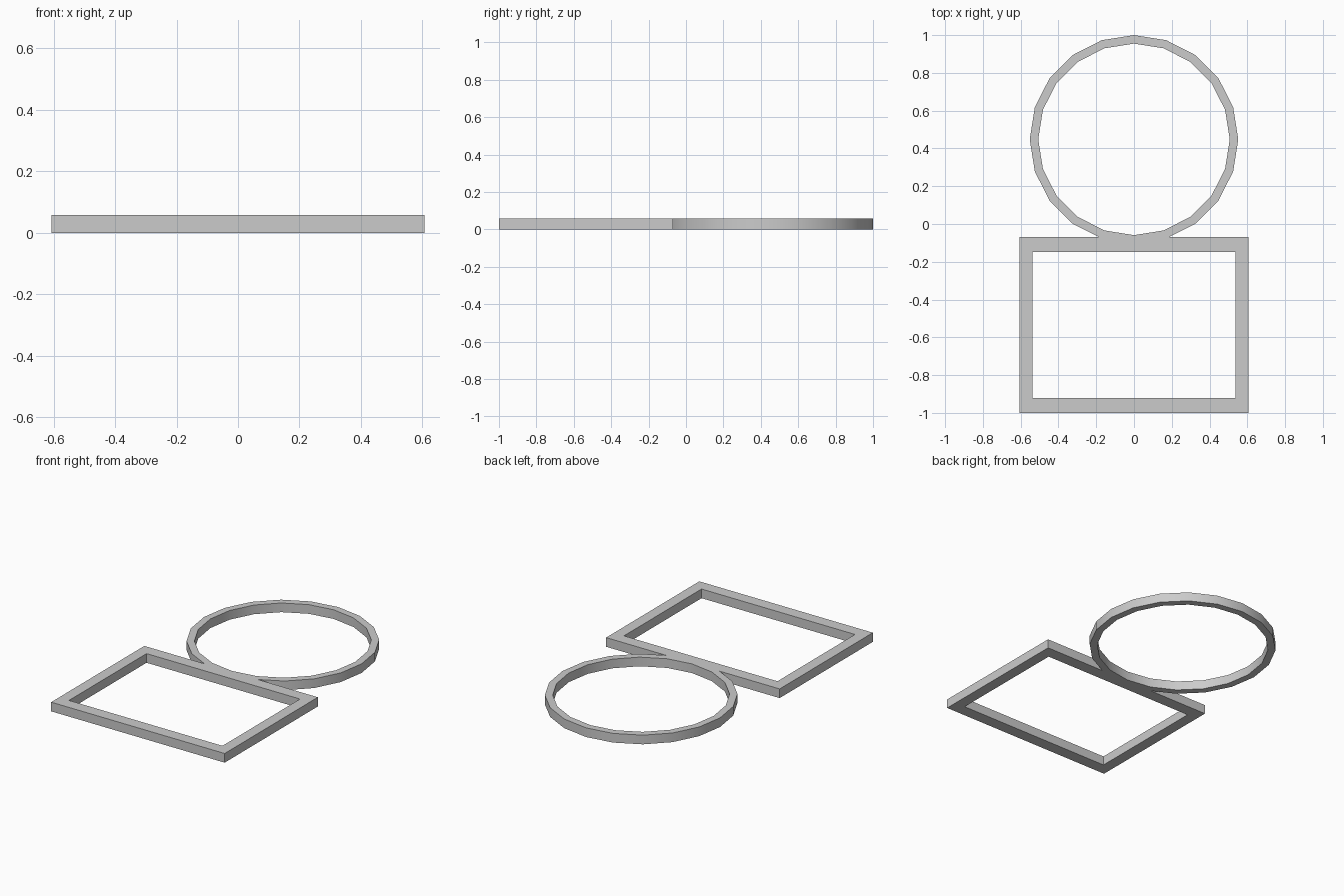
import bpy, bmesh, math

cube = bpy.data.objects.get("Cube")
if cube:
    bpy.data.objects.remove(cube, do_unlink=True)

HEIGHT = 0.058

grey = bpy.data.materials.new("plain grey")
grey.use_nodes = True
colour = (0.6, 0.6, 0.6, 1)
grey.diffuse_color = colour
grey.node_tree.nodes["Principled BSDF"].inputs["Base Color"].default_value = colour


def flat_band(name, outer, inner):
    """Closed band between two matching outlines, raised to HEIGHT."""
    bm = bmesh.new()
    loops = [[bm.verts.new((x, y, z)) for x, y in outline]
             for outline, z in ((outer, 0), (outer, HEIGHT), (inner, HEIGHT), (inner, 0))]
    n = len(outer)
    for k in range(4):
        a, b = loops[k], loops[(k + 1) % 4]
        for i in range(n):
            j = (i + 1) % n
            bm.faces.new((a[i], a[j], b[j], b[i]))
    bmesh.ops.recalc_face_normals(bm, faces=bm.faces)
    mesh = bpy.data.meshes.new(name)
    bm.to_mesh(mesh)
    bm.free()
    mesh.materials.append(grey)
    obj = bpy.data.objects.new(name, mesh)
    bpy.context.collection.objects.link(obj)
    return obj


def rectangle(half_x, y0, y1):
    return [(-half_x, y0), (half_x, y0), (half_x, y1), (-half_x, y1)]


def circle(radius, centre_y, sides=20):
    steps = [2 * math.pi * i / sides for i in range(sides)]
    return [(radius * math.sin(a), centre_y + radius * math.cos(a)) for a in steps]


# Rectangular frame at the front
flat_band("rectangular_frame", rectangle(0.607, -1, -0.069), rectangle(0.537, -0.922, -0.147))

# Twenty-sided ring behind, overlapping the frame's back bar
ring = flat_band("round_ring", circle(0.552, 0.448), circle(0.507, 0.448))
bpy.ops.object.select_all(action="DESELECT")
ring.select_set(True)
bpy.context.view_layer.objects.active = ring
bpy.ops.object.shade_smooth_by_angle(angle=math.radians(30))
